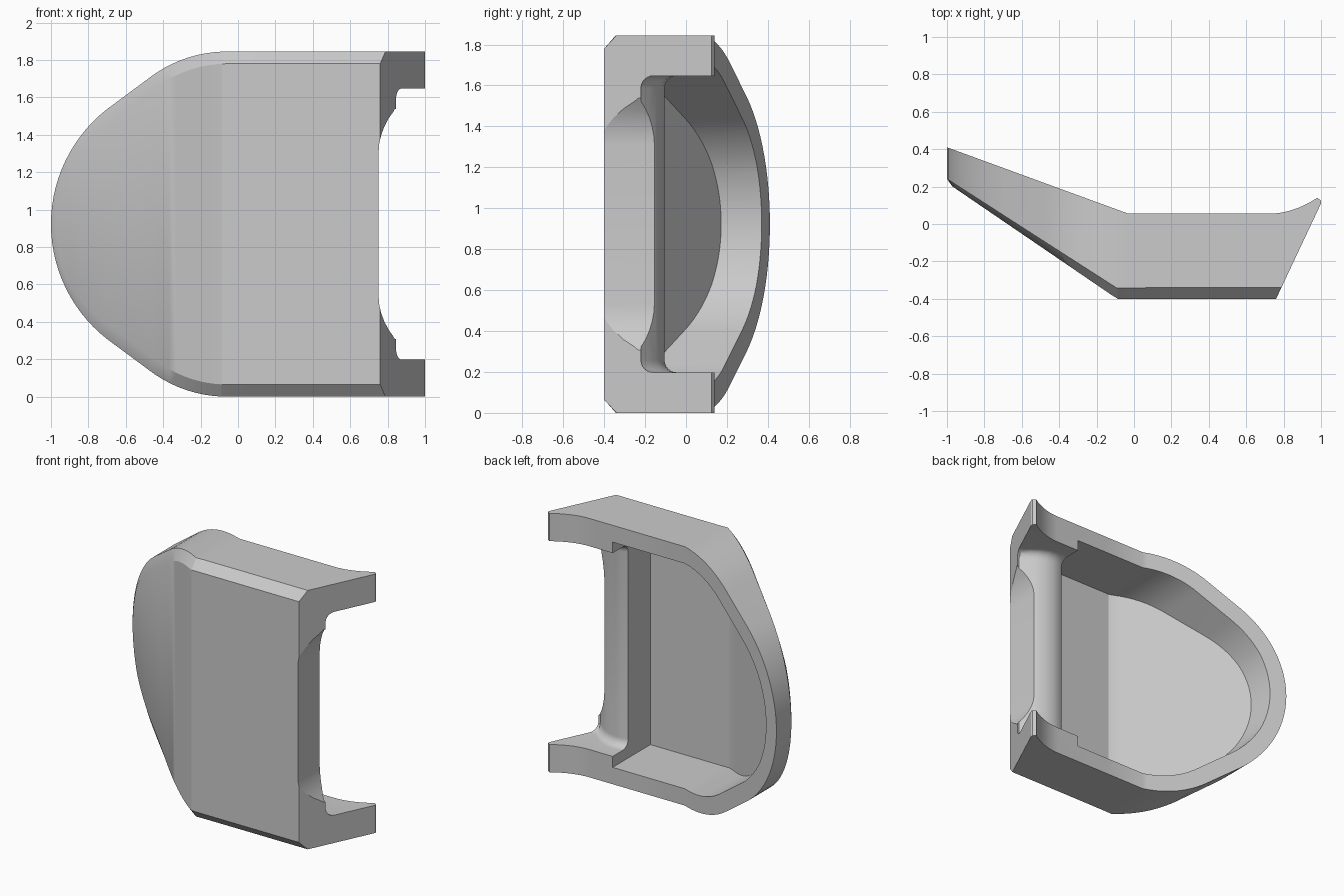
import bpy, bmesh
from math import sin, cos, radians

if "Cube" in bpy.data.objects:
    bpy.data.objects.remove(bpy.data.objects["Cube"])

MID = 0.9225  # height of the horizontal symmetry plane


def finish(bm, name):
    bmesh.ops.remove_doubles(bm, verts=bm.verts, dist=1e-5)
    bmesh.ops.dissolve_degenerate(bm, edges=bm.edges, dist=1e-5)
    bmesh.ops.recalc_face_normals(bm, faces=bm.faces)
    mesh = bpy.data.meshes.new(name)
    bm.to_mesh(mesh)
    bm.free()
    ob = bpy.data.objects.new(name, mesh)
    bpy.context.collection.objects.link(ob)
    return ob


def outline(straight, d, d_tip):
    """Upper half of the rounded outline, moved inward by d (d_tip at the nose)."""
    pts = [(x, MID - d) for x in straight]
    for a in [0, 2.5] + list(range(6, 39, 4)):
        t = radians(90 + a)
        r = 0.6805 - d
        pts.append((-0.06 + r * cos(t), 0.242 + r * sin(t)))
    for k in range(15):
        f = k / 14
        t = radians(128 + 52 * f)
        r = 0.78 - d - (d_tip - d) * min(1, f * 2)
        pts.append((-0.22 + r * cos(t), r * sin(t) if k < 14 else 0.0))
    return pts


def front(x, base=-0.4, bend=-0.09):
    return base + max(0, bend - x) * 0.682


def back(x):
    if x > 0.99:
        return 0.125
    return 0.055 + max(0, -0.03 - x) * 0.366 + 0.085 * (max(0, x - 0.72) / 0.26) ** 2


def loft(name, outer, inner, front_fn, back_fn, depth):
    bm = bmesh.new()
    loops = []
    for (x, h), (qx, qh) in zip(outer, inner):
        f = max(0, min(1, -x))
        ring = [(qx, front_fn(qx), qh),
                (x, front_fn(x) + depth * (1 - 0.65 * f), h),
                (x, back_fn(x), h)]
        both = [(a, b, MID + c) for a, b, c in ring]
        both += [(a, b, MID - c) for a, b, c in reversed(ring)]
        loops.append([bm.verts.new(v) for v in both])
    for a, b in zip(loops, loops[1:]):
        for i in range(6):
            j = (i + 1) % 6
            bm.faces.new((a[i], a[j], b[j], b[i]))
    bm.faces.new(loops[0])
    return finish(bm, name)


def prism(name, pts, vec):
    bm = bmesh.new()
    face = bm.faces.new([bm.verts.new(p) for p in pts])
    ext = bmesh.ops.extrude_face_region(bm, geom=[face])
    bmesh.ops.translate(bm, vec=vec, verts=[v for v in ext['geom']
                                            if isinstance(v, bmesh.types.BMVert)])
    return finish(bm, name)


def cut(ob, cutter):
    cutter.hide_render = True
    mod = ob.modifiers.new("cut", 'BOOLEAN')
    mod.operation = 'DIFFERENCE'
    mod.solver = 'EXACT'
    mod.object = cutter
    bpy.context.view_layer.objects.active = ob
    bpy.ops.object.modifier_apply(modifier=mod.name)
    bpy.data.objects.remove(cutter)


# Outer shell with chamfered front
xs = [1.0, 0.98, 0.95, 0.91, 0.87, 0.83, 0.79, 0.75, 0.72, 0.3, -0.03]
shell = loft("shell", outline(xs, 0, 0), outline(xs, 0.065, 0.028), front, back, 0.06)

# Slanted right end
cut(shell, prism("end_cutter", [(0.7506, -0.42, -1), (1.0, 0.11, -1), (1.01, 0.5, -1),
                                (1.5, 0.5, -1), (1.5, -0.42, -1)], (0, 0, 4)))

# Hollow, open at the back
inside = outline([0.54, 0.3, -0.03], 0.12, 0.11)
cut(shell, loft("cavity_cutter", inside, inside,
                lambda x: front(x, -0.37, -0.095), lambda x: 0.8, 0))

# Slot between the two arms, rounded lower corners
R = 0.06
def slot_section(x, y):
    half = 0.7245
    arc = [(y + R - R * cos(radians(a)), half - R + R * sin(radians(a)))
           for a in range(0, 91, 15)] + [(0.5, half)]
    return [(x, yy, MID + z) for yy, z in arc] + [(x, yy, MID - z) for yy, z in reversed(arc)]

bm = bmesh.new()
sill = [(0.53, -0.125), (0.57, -0.108), (0.62, -0.105), (0.68, -0.115), (0.74, -0.145),
        (0.79, -0.185), (0.83, -0.22), (1.2, -0.22)]
rows = [[bm.verts.new(p) for p in slot_section(*s)] for s in sill]
for a, b in zip(rows, rows[1:]):
    for i in range(len(a)):
        j = (i + 1) % len(a)
        bm.faces.new((a[i], a[j], b[j], b[i]))
bm.faces.new(rows[0])
bm.faces.new(rows[-1])
cut(shell, finish(bm, "slot_cutter"))

# Flared recess in the slanted end
flare = [(1.2, 0.625), (0.838, 0.615), (0.83, 0.6), (0.805, 0.565), (0.782, 0.52),
         (0.765, 0.475), (0.755, 0.43), (0.752, 0.39)]
pts = [(x, -0.6, MID + z) for x, z in flare] + [(x, -0.6, MID - z) for x, z in reversed(flare)]
cut(shell, prism("recess_cutter", pts, (0, 1.2, 0)))

# Smooth shading with sharp creases
bpy.ops.object.select_all(action='DESELECT')
shell.select_set(True)
bpy.context.view_layer.objects.active = shell
bpy.ops.object.shade_smooth_by_angle(angle=radians(25))
